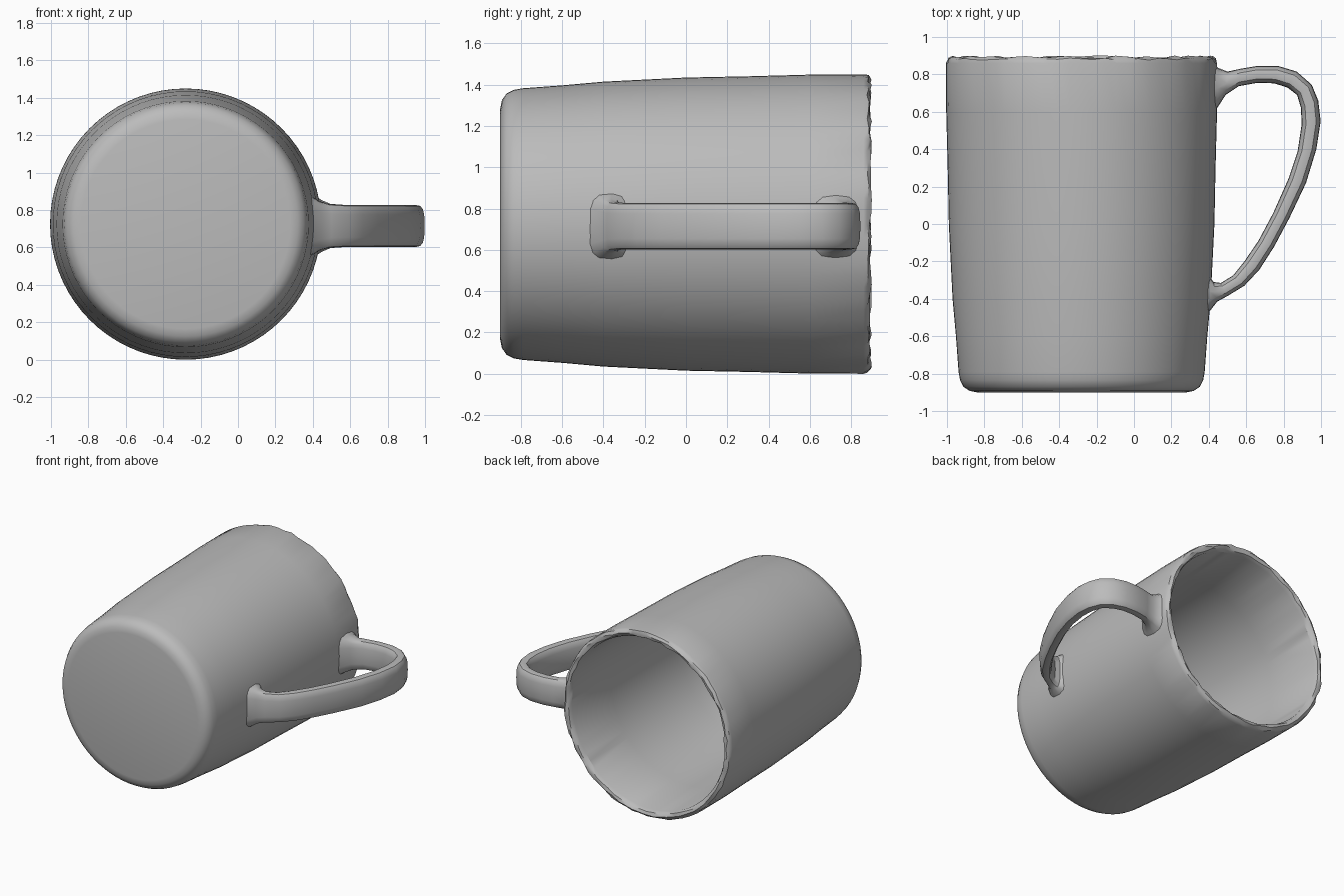
import bpy, bmesh, math, random
from mathutils import Vector, Matrix

random.seed(4)
grey = bpy.data.materials.new("plain grey")
grey.diffuse_color = (0.5, 0.5, 0.5, 1)
CX, CZ = -0.28, 0.725     # axis of the cup
SIDES = 72


def skin(name, rings, cap, angle):
    """Join rings of equal length into one surface."""
    bm = bmesh.new()
    loops = [[bm.verts.new(p) for p in ring] for ring in rings]
    n = len(loops[0])
    for a, b in zip(loops, loops[1:]):
        for i in range(n):
            j = (i + 1) % n
            bm.faces.new((a[i], a[j], b[j], b[i]))
    if cap:
        bm.faces.new(loops[0])
        bm.faces.new(loops[-1])
    bmesh.ops.recalc_face_normals(bm, faces=bm.faces)
    me = bpy.data.meshes.new(name)
    bm.to_mesh(me)
    bm.free()
    me.materials.append(grey)
    ob = bpy.data.objects.new(name, me)
    bpy.context.collection.objects.link(ob)
    bpy.context.view_layer.objects.active = ob
    ob.select_set(True)
    bpy.ops.object.shade_smooth_by_angle(angle=math.radians(angle))
    ob.select_set(False)
    return ob


# Cup wall: outer base, side, rim, inner side, inner floor as (radius, y)
profile = [(0.56, -0.9), (0.60, -0.892), (0.632, -0.87), (0.65, -0.835), (0.658, -0.79),
           (0.672, -0.6), (0.69, -0.4), (0.70, -0.2), (0.71, 0.0), (0.716, 0.3),
           (0.724, 0.6), (0.725, 0.86), (0.718, 0.885), (0.698, 0.897), (0.678, 0.888),
           (0.665, 0.86), (0.655, 0.4), (0.642, 0.0), (0.622, -0.4), (0.598, -0.7),
           (0.575, -0.78), (0.52, -0.82)]
rings = []
for r, y in profile:
    ring = []
    for i in range(SIDES):
        a = 2 * math.pi * i / SIDES
        # slightly uneven, hand-cut lip
        dr, dy = (random.uniform(-0.006, 0.006), random.uniform(-0.01, 0.004)) if y > 0.88 else (0, 0)
        ring.append((CX + (r + dr) * math.cos(a), y + dy, CZ + (r + dr) * math.sin(a)))
    rings.append(ring)
skin("cup", rings, True, 30)

# Handle: matching outer and inner edge points (x, y) with half width in z
stations = [((0.40, 0.87), (0.40, 0.57), 0.17), ((0.45, 0.835), (0.445, 0.62), 0.138),
            ((0.50, 0.815), (0.49, 0.69), 0.118), ((0.57, 0.83), (0.56, 0.737), 0.113),
            ((0.66, 0.845), (0.66, 0.755), 0.113), ((0.77, 0.845), (0.75, 0.752), 0.113),
            ((0.87, 0.815), (0.82, 0.73), 0.113), ((0.95, 0.745), (0.872, 0.69), 0.113),
            ((0.985, 0.66), (0.893, 0.62), 0.113), ((0.998, 0.55), (0.896, 0.53), 0.113),
            ((0.975, 0.40), (0.875, 0.39), 0.113), ((0.92, 0.22), (0.825, 0.24), 0.113),
            ((0.83, 0.03), (0.745, 0.06), 0.113), ((0.75, -0.12), (0.665, -0.09), 0.113),
            ((0.67, -0.245), (0.59, -0.20), 0.113), ((0.59, -0.33), (0.53, -0.275), 0.113),
            ((0.50, -0.385), (0.465, -0.315), 0.118), ((0.445, -0.415), (0.425, -0.31), 0.132),
            ((0.41, -0.46), (0.39, -0.26), 0.155), ((0.36, -0.50), (0.36, -0.22), 0.17)]
rings = []
for outer, inner, half in stations:
    o, i_ = Vector((*outer, 0.715)), Vector((*inner, 0.715))
    mid, arm = (o + i_) / 2, (o - i_) / 2
    ring = []
    for k in range(16):
        a = 2 * math.pi * k / 16
        c, s = math.cos(a), math.sin(a)
        # rounded-rectangle cross-section
        u = math.copysign(abs(c) ** 0.65, c)
        v = math.copysign(abs(s) ** 0.65, s)
        ring.append(mid + arm * u + Vector((0, 0, half * v)))
    rings.append(ring)
skin("handle", rings, True, 35)
